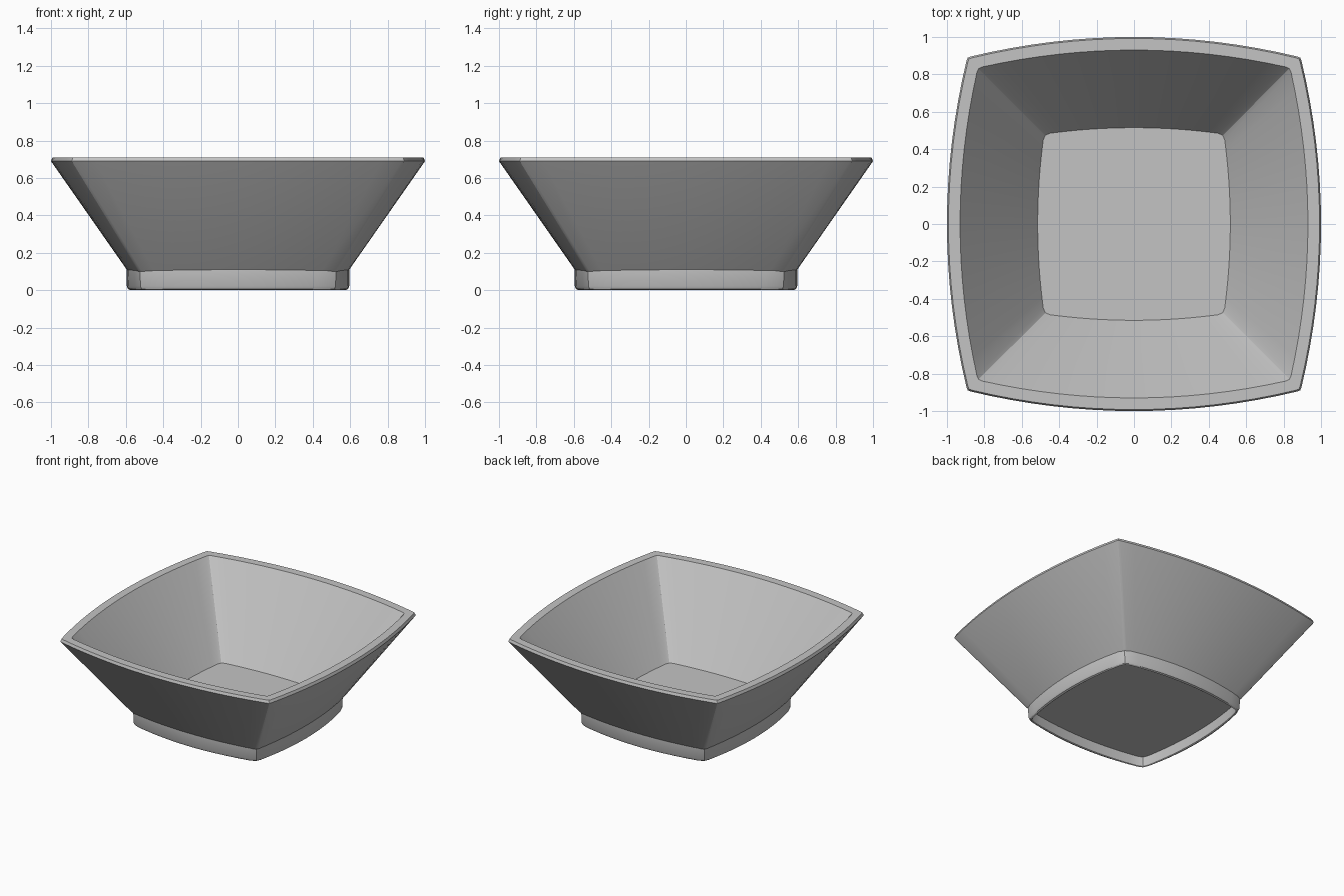
import bpy
import bmesh
import math

cube = bpy.data.objects.get("Cube")
if cube:
    bpy.data.objects.remove(cube, do_unlink=True)

# Single glazed grey
grey = bpy.data.materials.new("light grey")
grey.use_nodes = True
colour = (0.55, 0.55, 0.55, 1)
grey.diffuse_color = colour
grey.node_tree.nodes["Principled BSDF"].inputs["Base Color"].default_value = colour

SIDE_STEPS = 16


def outline(mid, corner, cut, z):
    """Square ring with bowed sides and small rounded corners, counterclockwise."""
    side = []
    for i in range(SIDE_STEPS + 1):
        t = 2 * i / SIDE_STEPS - 1
        side.append((t * (corner - cut), -mid + (mid - corner) * t * t))
    tip = corner - 0.3 * cut
    side.append((tip, -tip))
    points = []
    for quarter in range(4):
        c, s = math.cos(quarter * math.pi / 2), math.sin(quarter * math.pi / 2)
        points += [(x * c - y * s, x * s + y * c, z) for x, y in side]
    return points


def loft(name, rings, capped):
    bm = bmesh.new()
    loops = [[bm.verts.new(p) for p in outline(*ring)] for ring in rings]
    n = len(loops[0])
    for low, high in zip(loops, loops[1:]):
        for i in range(n):
            j = (i + 1) % n
            bm.faces.new((low[i], low[j], high[j], high[i]))
    if capped:
        bm.faces.new(loops[0][::-1])
        bm.faces.new(loops[-1])
    mesh = bpy.data.meshes.new(name)
    bm.to_mesh(mesh)
    bm.free()
    mesh.materials.append(grey)
    obj = bpy.data.objects.new(name, mesh)
    bpy.context.collection.objects.link(obj)
    bpy.ops.object.select_all(action='DESELECT')
    obj.select_set(True)
    bpy.context.view_layer.objects.active = obj
    bpy.ops.object.shade_smooth_by_angle(angle=math.radians(30))
    return obj


# Bowl: underside, flared wall, rim, inner wall and floor
loft("bowl", [
    (0.565, 0.52, 0.05, 0.08),
    (0.595, 0.54, 0.02, 0.11),
    (1.0, 0.895, 0.02, 0.69),
    (0.992, 0.888, 0.02, 0.71),
    (0.93, 0.84, 0.03, 0.71),
    (0.515, 0.485, 0.035, 0.115),
], True)

# Foot: thin standing ring with a softened lower edge
loft("foot_ring", [
    (0.565, 0.52, 0.05, 0.08),
    (0.568, 0.52, 0.05, 0.005),
    (0.575, 0.525, 0.055, 0.0),
    (0.588, 0.532, 0.055, 0.006),
    (0.595, 0.538, 0.055, 0.022),
    (0.595, 0.54, 0.05, 0.115),
], False)
